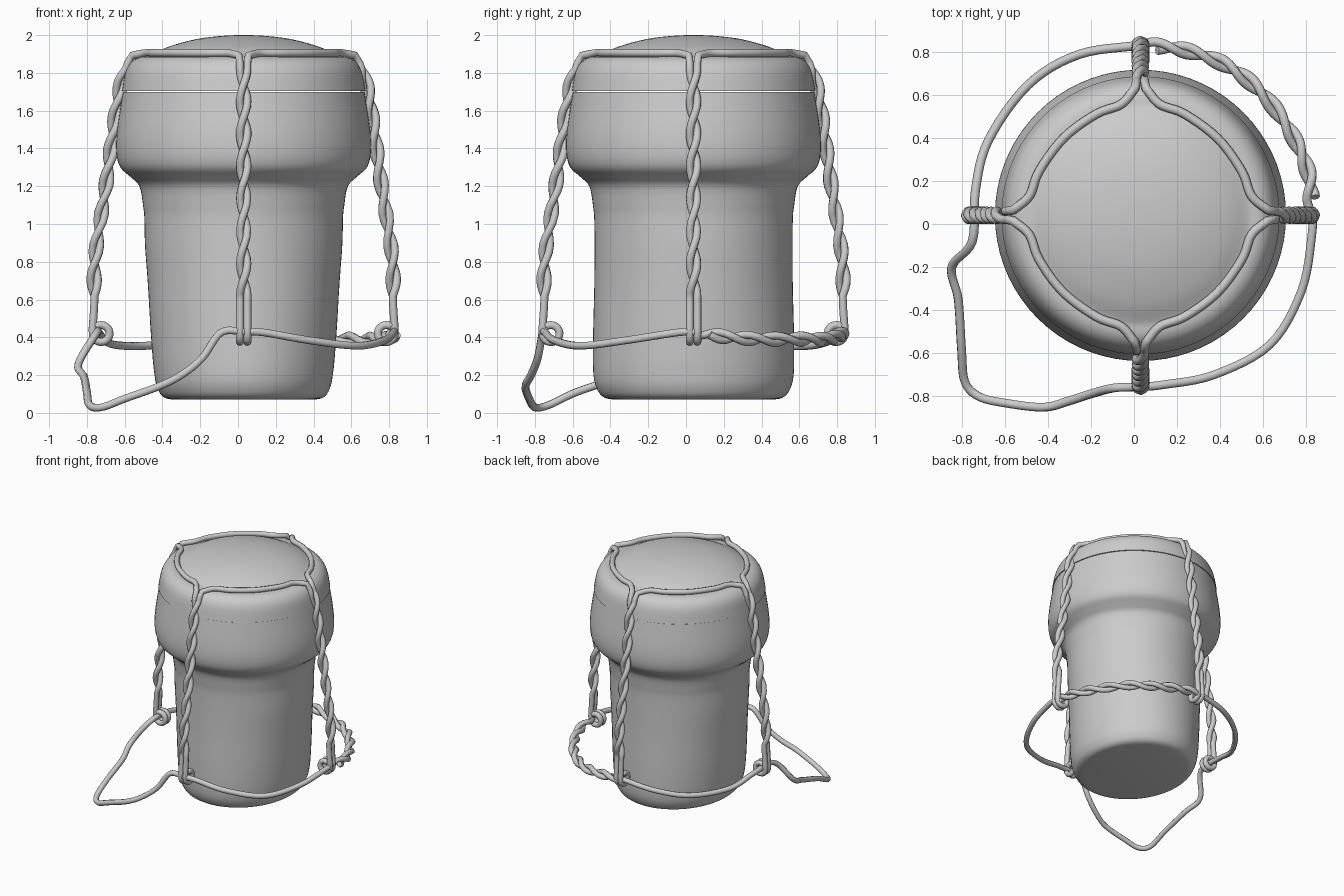
import bpy, bmesh, math
from mathutils import Vector, Matrix

if "Cube" in bpy.data.objects:
    bpy.data.objects.remove(bpy.data.objects["Cube"], do_unlink=True)

grey = bpy.data.materials.new("light grey")
grey.use_nodes = True
COLOUR = (0.6, 0.6, 0.6, 1)
grey.diffuse_color = COLOUR
grey.node_tree.nodes["Principled BSDF"].inputs["Base Color"].default_value = COLOUR

CENTRE = Vector((0.03, 0.04, 0))
WIRE = 0.021


def spline(points, steps=6):
    """Smooth path through a few points."""
    pts = [Vector(p) for p in points]
    pts = [2 * pts[0] - pts[1]] + pts + [2 * pts[-1] - pts[-2]]
    out = []
    for a, b, c, d in zip(pts, pts[1:], pts[2:], pts[3:]):
        for i in range(steps):
            t = i / steps
            out.append(b + (c - a) * t / 2 + (a - 2.5 * b + 2 * c - d / 2) * t * t
                       + (1.5 * (b - c) + (d - a) / 2) * t ** 3)
    return out + [pts[-2]]


def twist(path, axis, phase, offset=0.02):
    """Wind a strand round a path; phase gives the angle at each point."""
    out, last = [], len(path) - 1
    for i, p in enumerate(path):
        d = (path[min(i + 1, last)] - path[max(i - 1, 0)]).normalized()
        side = d.cross(axis).normalized()
        a = phase(i / last, p)
        out.append(p + offset * (axis * math.cos(a) + side * math.sin(a)))
    return out


def finish(ob):
    for other in bpy.context.selected_objects:
        other.select_set(False)
    bpy.context.view_layer.objects.active = ob
    ob.select_set(True)


def wire(name, path):
    curve = bpy.data.curves.new(name, "CURVE")
    curve.dimensions = "3D"
    curve.bevel_depth = WIRE
    curve.bevel_resolution = 2
    curve.use_fill_caps = True
    s = curve.splines.new("POLY")
    s.points.add(len(path) - 1)
    for point, p in zip(s.points, path):
        point.co = (*p, 1)
    s.use_smooth = True
    curve.materials.append(grey)
    ob = bpy.data.objects.new(name, curve)
    bpy.context.collection.objects.link(ob)
    finish(ob)
    bpy.ops.object.convert(target="MESH")
    bpy.ops.object.shade_smooth_by_angle(angle=math.radians(60))


def lathe(name, profile):
    bm = bmesh.new()
    verts = [bm.verts.new((r, 0, z)) for r, z in profile]
    edges = [bm.edges.new(pair) for pair in zip(verts, verts[1:])]
    bmesh.ops.spin(bm, geom=verts + edges, axis=(0, 0, 1), cent=(0, 0, 0),
                   angle=math.tau, steps=72)
    bmesh.ops.remove_doubles(bm, verts=bm.verts, dist=0.0005)
    bmesh.ops.recalc_face_normals(bm, faces=bm.faces)
    # The foot is slightly oval
    for v in bm.verts:
        v.co.x *= 1 - 0.11 * min(1, max(0, (0.9 - v.co.z) / 0.7))
        v.co += CENTRE
    me = bpy.data.meshes.new(name)
    bm.to_mesh(me)
    bm.free()
    me.materials.append(grey)
    ob = bpy.data.objects.new(name, me)
    bpy.context.collection.objects.link(ob)
    finish(ob)
    bpy.ops.object.shade_smooth_by_angle(angle=math.radians(40))


# Stopper body with a flared head
side = spline([(0.42, 0.07), (0.47, 0.08), (0.505, 0.115), (0.53, 0.2), (0.532, 0.4),
               (0.525, 0.7), (0.525, 1.0), (0.533, 1.1), (0.552, 1.2), (0.6, 1.25),
               (0.653, 1.3), (0.674, 1.38), (0.67, 1.5), (0.64, 1.7)], 4)
lathe("stopper_body", [(0, 0.07)] + [tuple(p) for p in side] + [(0, 1.7)])

# Cap with a rounded shoulder and a low dome
shoulder = spline([(0.645, 1.703), (0.627, 1.8), (0.6, 1.852), (0.56, 1.88), (0.51, 1.888)], 4)
dome = spline([(0.495, 1.893), (0.4, 1.938), (0.25, 1.979), (0.1, 1.997), (0, 2.0)], 4)
lathe("cap", [(0, 1.703)] + [tuple(p) for p in shoulder + dome])


# Cage: each quarter is one wire that climbs a leg, crosses the cap and descends the next leg
def leg_strand(start):
    rail = spline([(0.615, 0, 1.85), (0.65, 0, 1.74), (0.675, 0, 1.6), (0.705, 0, 1.38),
                   (0.73, 0, 1.2), (0.787, 0, 0.82), (0.79, 0, 0.6), (0.8, 0, 0.44)], 10)
    strand = twist(rail, Vector((0, 1, 0)), lambda u, p: start + 7 * math.pi
                   * min(1, max(0, (1.82 - p.z) / 1.2)))
    # Hook closing round the base ring
    y = strand[-1].y
    for i in range(1, 19):
        a = -math.radians(17 * i)
        strand.append(Vector((0.755 + 0.045 * math.cos(a), y, 0.42 + 0.045 * math.sin(a))))
    return strand


quarter = Matrix.Rotation(math.pi / 2, 3, "Z")
hoop = spline([(0.59, 0.025, 1.892), (0.515, 0.09, 1.905), (0.47, 0.205, 1.905),
               (0.36, 0.355, 1.905), (0.205, 0.47, 1.905), (0.09, 0.515, 1.905),
               (0.025, 0.59, 1.892)], 5)
cage = leg_strand(0)[::-1] + hoop + [quarter @ p for p in leg_strand(math.pi)]
for k, label in enumerate(("back_left", "back_right", "front_right", "front_left")):
    turn = Matrix.Rotation(k * math.pi / 2, 3, "Z")
    wire("cage_wire_" + label, [turn @ p + CENTRE for p in cage])

# Base ring running into the bent pull handle
wire("base_ring_and_handle", spline([
    (0.03, 0.83, 0.43), (-0.256, 0.786, 0.39), (-0.49, 0.646, 0.355), (-0.674, 0.39, 0.365),
    (-0.735, 0.16, 0.42), (-0.75, -0.08, 0.42), (-0.845, -0.2, 0.26), (-0.815, -0.35, 0.19),
    (-0.8, -0.58, 0.11), (-0.785, -0.73, 0.04), (-0.72, -0.8, 0.03), (-0.6, -0.83, 0.075),
    (-0.42, -0.85, 0.14), (-0.3, -0.82, 0.2), (-0.19, -0.785, 0.29), (-0.09, -0.76, 0.425),
    (0.03, -0.755, 0.43), (0.14, -0.745, 0.425), (0.37, -0.7, 0.385), (0.63, -0.56, 0.355),
    (0.777, -0.31, 0.385), (0.825, -0.05, 0.425), (0.825, 0.05, 0.43)]))

# Twisted closing section of the base ring
joint = spline([(0.825, 0.05, 0.43), (0.81, 0.23, 0.4), (0.73, 0.42, 0.39), (0.59, 0.61, 0.39),
                (0.42, 0.74, 0.39), (0.22, 0.81, 0.41), (0.03, 0.83, 0.43)], 12)
for label, start, trim in (("inner", 0, 5), ("outer", math.pi, 0)):
    strand = twist(joint, Vector((0, 0, 1)), lambda u, p: start + 8 * math.pi * u)
    wire("ring_twist_" + label, strand[trim:len(strand) - trim])
